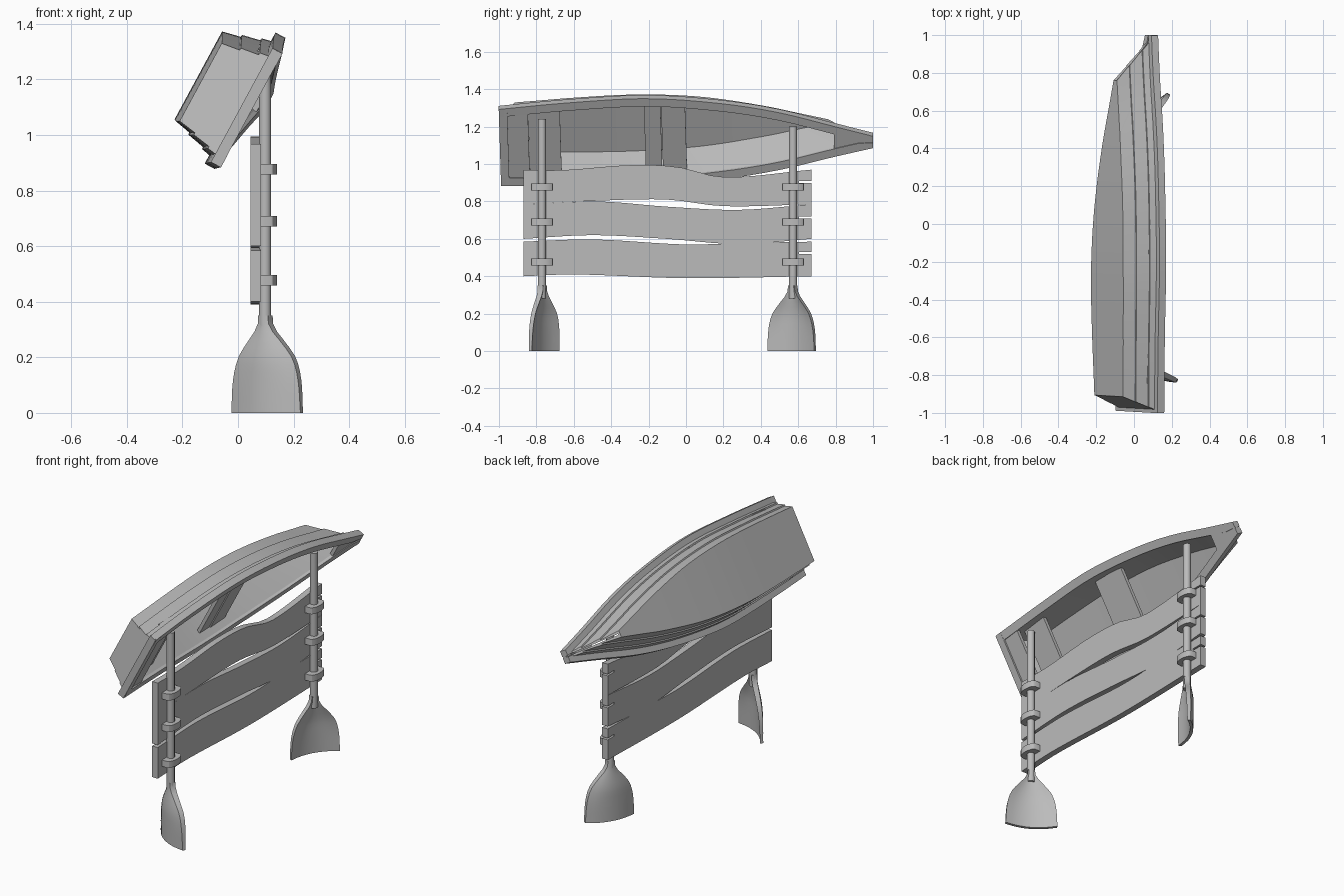
import bpy, bmesh, math
from mathutils import Vector, Matrix

cube = bpy.data.objects.get("Cube")
if cube:
    bpy.data.objects.remove(cube, do_unlink=True)

grey = bpy.data.materials.new("weathered_grey")
grey.use_nodes = True
TONE = (0.5, 0.5, 0.5, 1)
grey.diffuse_color = TONE
grey.node_tree.nodes["Principled BSDF"].inputs["Base Color"].default_value = TONE


def make(name, bm, matrix=None, angle=25):
    bmesh.ops.recalc_face_normals(bm, faces=bm.faces)
    mesh = bpy.data.meshes.new(name)
    bm.to_mesh(mesh)
    bm.free()
    mesh.materials.append(grey)
    ob = bpy.data.objects.new(name, mesh)
    bpy.context.collection.objects.link(ob)
    if matrix:
        ob.matrix_world = matrix
    bpy.ops.object.select_all(action='DESELECT')
    ob.select_set(True)
    bpy.context.view_layer.objects.active = ob
    bpy.ops.object.shade_smooth_by_angle(angle=math.radians(angle))
    return ob


def loft(name, rings, matrix=None, angle=25):
    """Skin closed rings one after another and cap both ends."""
    bm = bmesh.new()
    rows = [[bm.verts.new(p) for p in ring] for ring in rings]
    n = len(rows[0])
    for a, b in zip(rows, rows[1:]):
        for i in range(n):
            j = (i + 1) % n
            bm.faces.new((a[i], a[j], b[j], b[i]))
    bm.faces.new(rows[0])
    bm.faces.new(rows[-1])
    return make(name, bm, matrix, angle)


def curve(points, t):
    """Smooth curve through (position, value) points."""
    last = len(points) - 1
    i = max(k for k in range(last) if k == 0 or points[k][0] <= t)
    (x0, y0), (x1, y1) = points[i], points[i + 1]

    def slope(k):
        a, b = points[max(k - 1, 0)], points[min(k + 1, last)]
        return (b[1] - a[1]) / (b[0] - a[0])
    d = x1 - x0
    u = (t - x0) / d
    return ((2*u**3 - 3*u**2 + 1) * y0 + (u**3 - 2*u**2 + u) * d * slope(i)
            + (3*u**2 - 2*u**3) * y1 + (u**3 - u**2) * d * slope(i + 1))


# Boat frame: local x across the beam, y towards the bow, z towards the opening
tilt, yaw = math.radians(28.4), 0.0275
across = Vector((math.sin(tilt), 0, math.cos(tilt)))
opening = Vector((math.cos(tilt), 0, -math.sin(tilt)))
ahead = Vector((0, 1, 0))
beam, length = across - yaw * ahead, ahead + yaw * across
BOAT = Matrix((beam, length, opening)).transposed().to_4x4()
BOAT.translation = (0.058, 0, 1.114)

TOP = [(0, .205), (.2, .228), (.4, .238), (.6, .2), (.75, .145), (.9, .062), (1, .008)]
BASE = [(0, .15), (.2, .165), (.4, .17), (.6, .148), (.8, .09), (.9, .05), (1, .01)]
KEEL = [(0, -.205), (.4, -.224), (.7, -.215), (1, -.19)]
STATIONS = [i / 24 for i in range(25)]


def sheer(t):
    return .142 * t * t - .102 * t


def side(t, f, off=0.0, lift=0.0):
    """Point on the hull side: f runs from the chine (0) to the gunwale (1)."""
    w = curve(BASE, t) * (1 - f) + curve(TOP, t) * f + off
    low, high = -.91 + 1.67 * t, -.99 + 1.99 * t
    o = curve(KEEL, t) * (1 - f) + sheer(t) * f
    return Vector((max(w, .003), low * (1 - f) + high * f, o + lift))


def mirrored(points):
    return [Vector((-p.x, p.y, p.z)) for p in reversed(points)]


# Lapped hull shell
def hull_ring(t):
    outer = [side(t, 0)]
    for k in range(3):
        outer += [side(t, k / 3, .009), side(t, (k + 1) / 3, .001)]
    inner = [side(t, 1, -.016), side(t, 0, -.016, .016)]
    return outer + inner + mirrored(inner) + mirrored(outer)


loft("hull", [hull_ring(t) for t in STATIONS], BOAT)


# Transom
def panel(t):
    half = [side(t, 0), side(t, 1)]
    return half + mirrored(half)


loft("transom", [panel(0), panel(.012)], BOAT)

# Gunwale rails on both sides, stem post between them
for name, s in (("left", 1), ("right", -1)):
    rings = []
    for t in STATIONS:
        ring = [side(t, 1, a, b) for a, b in
                ((-.02, .005), (.028, .005), (.028, -.035), (-.02, -.035))]
        rings.append([Vector((s * p.x, p.y, p.z)) for p in ring])
    loft("gunwale_" + name, rings, BOAT)


def slab(name, y0, y1, z, thick, half_width):
    """Flat plank across the boat, half_width given for each end."""
    rings = [[(-w, y, z), (w, y, z), (w, y, z - thick), (-w, y, z - thick)]
             for y, w in ((y0, half_width[0]), (y1, half_width[1]))]
    return loft(name, rings, BOAT)


# Decks and seats
slab("transom_cap", -.995, -.95, .004, .04, (.232, .233))
slab("stern_deck", -.96, -.84, -.006, .02, (.195, .205))
slab("stern_seat", -.84, -.67, -.06, .02, (.2, .205))
slab("middle_seat_aft", -.22, -.132, -.07, .02, (.215, .215))
slab("middle_seat_fore", -.128, 0, -.065, .02, (.215, .21))
loft("bow_deck", [[side(t, 1, 0, 0), side(t, 1, 0, -.02)]
                  + mirrored([side(t, 1, 0, 0), side(t, 1, 0, -.02)])
                  for t in (.895, .93, .97, 1)], BOAT)

# Oars: round shaft and a cupped blade
BLADE = [(0, .145), (.12, .136), (.2, .112), (.26, .066), (.31, .026), (.35, .02)]
OAR_X = .0975


def oar(name, y, height, turn):
    place = Matrix.Translation((OAR_X, y, 0)) @ Matrix.Rotation(math.radians(turn), 4, 'Z')
    shaft = [[(.022 * math.cos(a * math.pi / 5), .022 * math.sin(a * math.pi / 5), z)
              for a in range(10)] for z in (.28, height)]
    loft(name + "_shaft", shaft, place, 40)
    rings = []
    for k in range(13):
        z = .35 * k / 12
        w = curve(BLADE, z)
        cup = .036 * min(1, w / .12)
        thick = .009 + .008 * z / .35
        us = [i / 4 - 1 for i in range(9)]
        front = [(u * w, cup * (u * u - .6) + thick, z) for u in us]
        back = [(u * w, cup * (u * u - .6) - thick, z) for u in reversed(us)]
        rings.append(front + back)
    loft(name + "_blade", rings, place, 35)


oar("stern_oar", -.77, 1.24, -31)
oar("bow_oar", .572, 1.2, -120)

# Wavy boards, each with a slit at the bow end
Y0, Y1 = -.87, .67
BOARDS = {
    "lower_board": ([(Y0, .585), (-.5, .597), (0, .57), (.3, .578), (Y1, .585)],
                    [(Y0, .4), (-.6, .41), (0, .39), (Y1, .4)], .525),
    "middle_board": ([(Y0, .785), (-.47, .8), (-.1, .772), (.28, .755), (Y1, .785)],
                     [(Y0, .6), (-.5, .62), (-.1, .6), (.28, .572), (Y1, .6)], .715),
    "upper_board": ([(Y0, .968), (-.65, .968), (-.3, .994), (-.05, .985), (.2, .93), (Y1, .97)],
                    [(Y0, .785), (-.45, .805), (-.1, .81), (.2, .775), (Y1, .785)], .905),
}
for name, (top, bottom, slit) in BOARDS.items():
    ys = [Y0 + (Y1 - Y0) * i / 20 for i in range(21)]
    outline = [(y, curve(top, y)) for y in ys]
    outline += [(y, slit + d) for y, d in ((Y1, .005), (.605, .005), (.605, -.005), (Y1, -.005))]
    outline += [(y, curve(bottom, y)) for y in reversed(ys)]
    loft(name, [[(x, y, z) for y, z in outline] for x in (.045, .082)])

# Curved clamps holding the boards to the oars
for end, y in (("stern", -.77), ("bow", .572)):
    for level, z in (("lower", .477), ("middle", .69), ("upper", .877)):
        arc = [(.082, y + .06), (.115, y + .06)]
        arc += [(.115 + .026 * math.sin(a), y + .06 * math.cos(a))
                for a in (i * math.pi / 8 for i in range(1, 8))]
        arc += [(.115, y - .06), (.082, y - .06)]
        loft(f"{end}_clamp_{level}", [[(px, py, h) for px, py in arc]
                                      for h in (z - .019, z + .019)])
